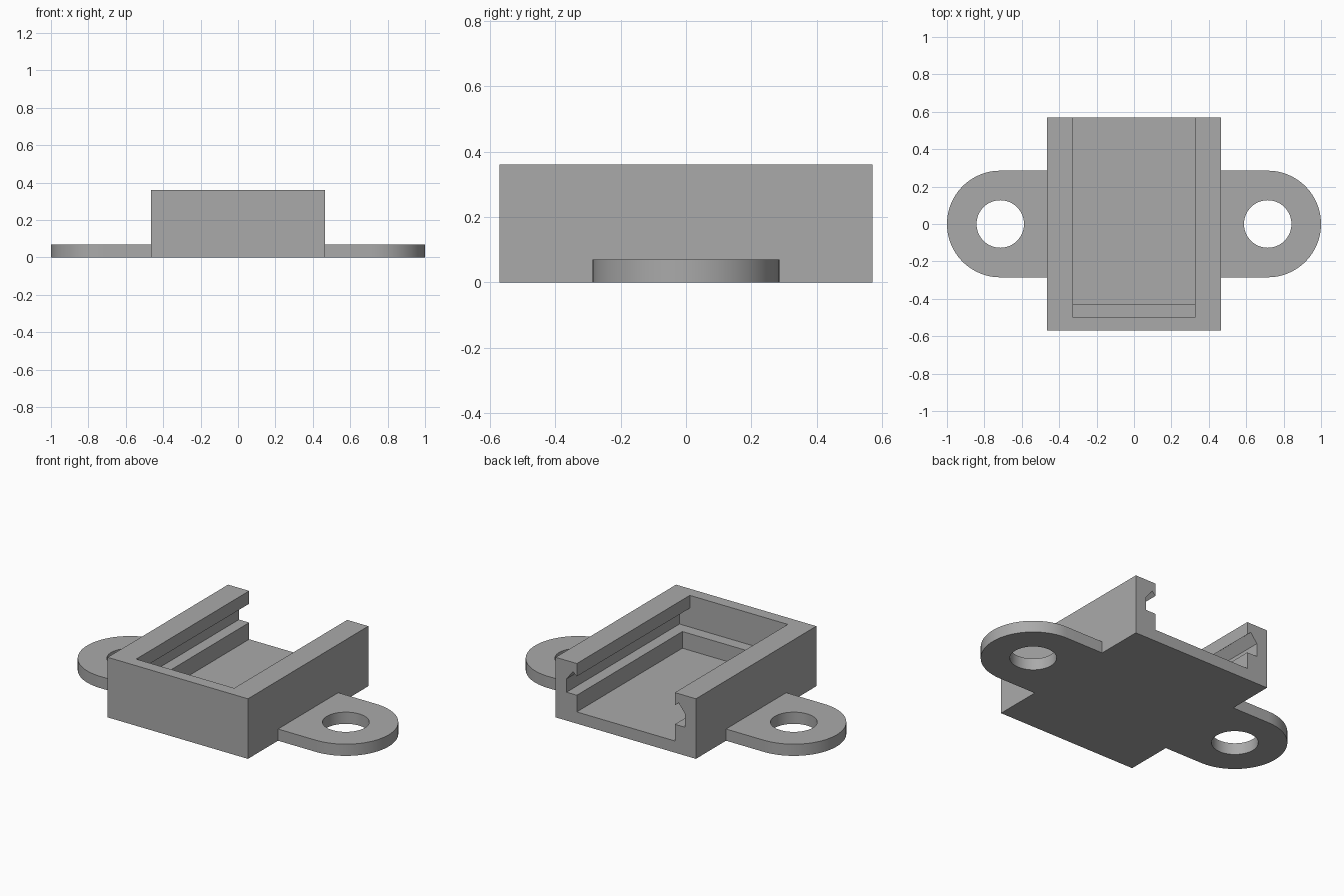
import bpy, bmesh
from math import sin, cos, pi, radians
from mathutils import Vector

if "Cube" in bpy.data.objects:
    bpy.data.objects.remove(bpy.data.objects["Cube"], do_unlink=True)

HALF_W, HALF_D, HEIGHT = 0.465, 0.57, 0.36
FLOOR, LEDGE = 0.07, 0.17
INNER, GROOVE = 0.325, 0.393
TAB_X, TAB_R, HOLE_R = 0.715, 0.285, 0.127

grey = bpy.data.materials.new("plain grey")
grey.use_nodes = True
grey.diffuse_color = (0.4, 0.4, 0.4, 1)
grey.node_tree.nodes["Principled BSDF"].inputs["Base Color"].default_value = grey.diffuse_color


def prism(name, outline, sweep):
    """Extrude a closed outline of 3D points along a vector."""
    bm = bmesh.new()
    face = bm.faces.new([bm.verts.new(p) for p in outline])
    ext = bmesh.ops.extrude_face_region(bm, geom=[face])
    moved = [g for g in ext["geom"] if isinstance(g, bmesh.types.BMVert)]
    bmesh.ops.translate(bm, verts=moved, vec=Vector(sweep))
    bmesh.ops.recalc_face_normals(bm, faces=bm.faces)
    mesh = bpy.data.meshes.new(name)
    bm.to_mesh(mesh)
    bm.free()
    mesh.materials.append(grey)
    obj = bpy.data.objects.new(name, mesh)
    bpy.context.collection.objects.link(obj)
    return obj


def along_y(name, profile, y0, y1):
    return prism(name, [(x, y0, z) for x, z in profile], (0, y1 - y0, 0))


def select(obj):
    bpy.ops.object.select_all(action="DESELECT")
    obj.select_set(True)
    bpy.context.view_layer.objects.active = obj


def cut(obj, cutter):
    select(obj)
    mod = obj.modifiers.new("cut", "BOOLEAN")
    mod.operation, mod.solver, mod.object = "DIFFERENCE", "EXACT", cutter
    bpy.ops.object.modifier_apply(modifier=mod.name)
    bpy.data.objects.remove(cutter, do_unlink=True)


def mirrored(half):
    return half + [(-x, z) for x, z in reversed(half)]


# Block with an open-backed tray
body = along_y("body", mirrored([(HALF_W, 0), (HALF_W, HEIGHT)]), -HALF_D, HALF_D)

# Upper slot: side grooves under a hooked lip
slot = mirrored([(INNER, LEDGE), (GROOVE, LEDGE), (GROOVE, 0.25), (0.35, 0.305),
                 (INNER, 0.283), (INNER, HEIGHT + 0.1)])
cut(body, along_y("slot_cutter", slot, -0.5, HALF_D + 0.1))

# Lower recess, leaving a ledge along the front
recess = mirrored([(INNER, FLOOR), (INNER, LEDGE + 0.03)])
cut(body, along_y("recess_cutter", recess, -0.43, HALF_D + 0.1))

# Rounded mounting tabs with screw holes
for side, name in ((1, "left_tab"), (-1, "right_tab")):
    arc = [-pi / 2 + pi * i / 48 for i in range(49)]
    outline = [(side * (TAB_X + TAB_R * cos(a)), TAB_R * sin(a), 0) for a in arc]
    outline += [(side * HALF_W, TAB_R, 0), (side * HALF_W, -TAB_R, 0)]
    tab = prism(name, outline, (0, 0, FLOOR))
    ring = [2 * pi * i / 64 for i in range(64)]
    hole = [(side * TAB_X + HOLE_R * cos(a), HOLE_R * sin(a), -0.1) for a in ring]
    cut(tab, prism("hole_cutter", hole, (0, 0, 0.3)))
    select(tab)
    bpy.ops.object.shade_smooth_by_angle(angle=radians(30))
